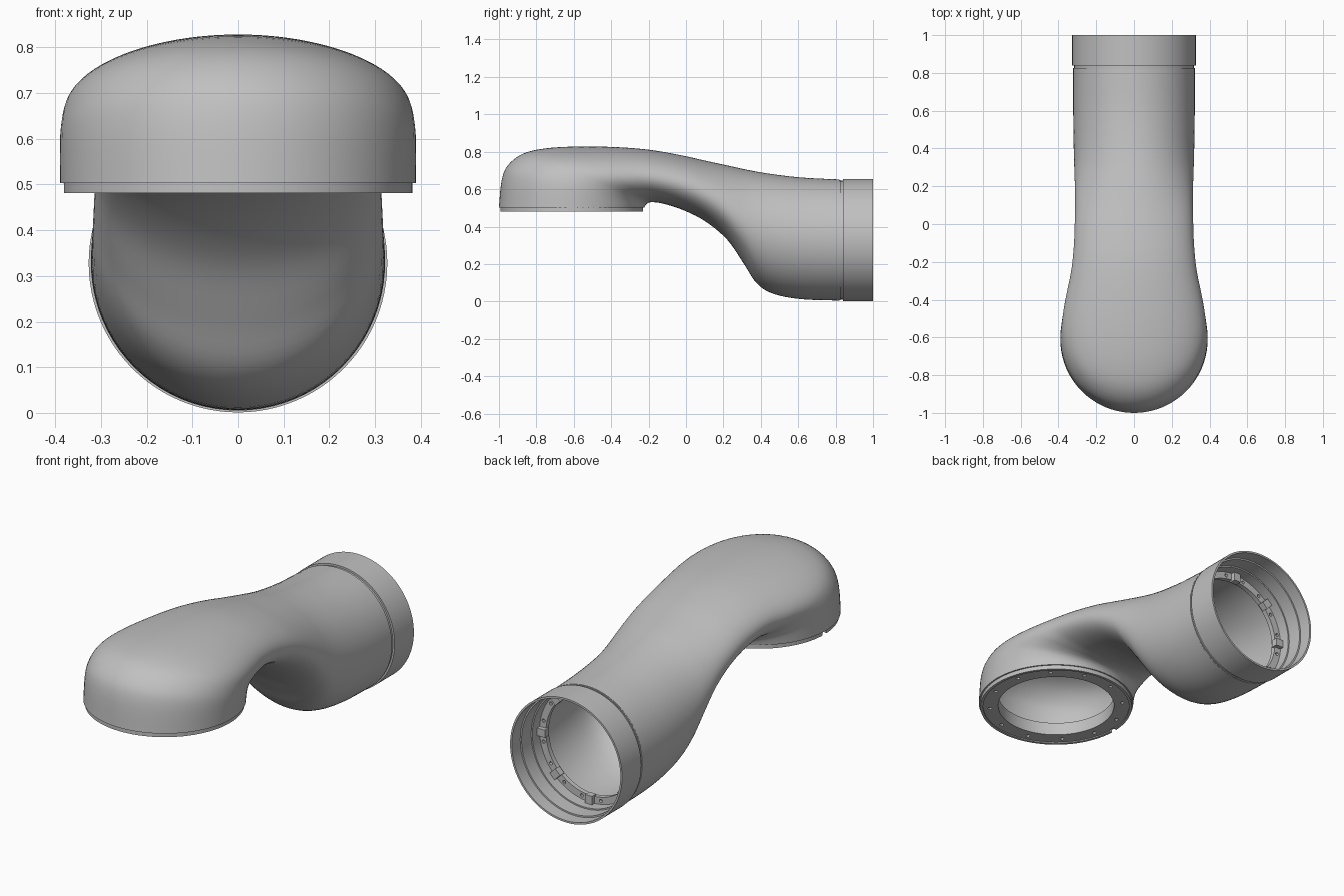
import bpy, bmesh, math
from mathutils import Vector, Matrix

if "Cube" in bpy.data.objects:
    bpy.data.objects.remove(bpy.data.objects["Cube"])

grey = bpy.data.materials.new("plain_grey")
grey.diffuse_color = (0.53, 0.53, 0.53, 1)
grey.use_nodes = True
grey.node_tree.nodes["Principled BSDF"].inputs["Base Color"].default_value = grey.diffuse_color


def finish(bm, name):
    bmesh.ops.recalc_face_normals(bm, faces=bm.faces)
    me = bpy.data.meshes.new(name)
    bm.to_mesh(me)
    bm.free()
    ob = bpy.data.objects.new(name, me)
    bpy.context.collection.objects.link(ob)
    me.materials.append(grey)
    return ob


def activate(ob):
    bpy.ops.object.select_all(action='DESELECT')
    ob.select_set(True)
    bpy.context.view_layer.objects.active = ob


def smooth(ob, angle=30):
    activate(ob)
    bpy.ops.object.shade_smooth_by_angle(angle=math.radians(angle))


def skin(rows, name):
    """Closed skin: rows of points, wrapping in both directions."""
    bm = bmesh.new()
    vs = [[bm.verts.new(p) for p in r] for r in rows]
    m, n = len(vs), len(vs[0])
    for j in range(m):
        a, b = vs[j], vs[(j + 1) % m]
        for i in range(n):
            k = (i + 1) % n
            bm.faces.new((a[i], a[k], b[k], b[i]))
    return finish(bm, name)


def lathe(profile, place, name, n=96):
    """Ring turned from a closed (radius, height) profile."""
    rows = [[place(r * math.cos(2 * math.pi * i / n), r * math.sin(2 * math.pi * i / n), h)
             for i in range(n)] for r, h in profile]
    return skin(rows, name)


def carve(ob, cutter):
    mod = ob.modifiers.new("cut", 'BOOLEAN')
    mod.operation, mod.solver, mod.object = 'DIFFERENCE', 'EXACT', cutter
    activate(ob)
    bpy.ops.object.modifier_apply(modifier=mod.name)
    bpy.data.objects.remove(cutter)


def catmull(p0, p1, p2, p3, t):
    return [0.5 * (2 * b + (c - a) * t + (2 * a - 5 * b + 4 * c - d) * t * t
                   + (3 * b - a - 3 * c + d) * t ** 3)
            for a, b, c, d in zip(p0, p1, p2, p3)]


# Curved body: sections given as outer (y, z), inner (y, z), half width
SECTIONS = [
    (.82, .652, .82, .005, .322), (.62, .662, .62, .012, .322),
    (.45, .682, .47, .040, .320), (.33, .703, .38, .095, .318),
    (.22, .727, .31, .200, .315), (.10, .753, .22, .330, .312),
    (-.03, .782, .10, .430, .313), (-.20, .811, -.02, .490, .318),
    (-.38, .825, -.12, .522, .332), (-.58, .828, -.17, .530, .356),
    (-.75, .818, -.195, .529, .373), (-.87, .790, -.208, .523, .382),
    (-.95, .730, -.215, .516, .388), (-.985, .650, -.219, .510, .390),
    (-1.0, .503, -.223, .503, .390)]

fine = []
last = len(SECTIONS) - 1
for j in range(last):
    q = [SECTIONS[min(max(j + d, 0), last)] for d in (-1, 0, 1, 2)]
    fine += [catmull(*q, s / 5) for s in range(5)]
fine.append(SECTIONS[-1])


def section_ring(s, inset, n=80):
    o, i = Vector((0, s[0], s[1])), Vector((0, s[2], s[3]))
    c, d = (o + i) / 2, (o - i) / 2
    d *= 1 - inset / d.length
    return [c + d * math.cos(2 * math.pi * k / n)
            + Vector(((s[4] - inset) * math.sin(2 * math.pi * k / n), 0, 0))
            for k in range(n)]


rows = [section_ring(s, 0) for s in fine] + [section_ring(s, .014) for s in reversed(fine)]
smooth(skin(rows, "curved_body"), 40)

# Round collar at the back, with groove, inner steps and mounting flange
CZ = .328


def back(a, b, h):
    return Vector((a, h, CZ + b))


collar = lathe([(.322, .82), (.322, .825), (.317, .825), (.317, .84), (.327, .84),
                (.327, 1.0), (.317, 1.0), (.317, .93), (.309, .93), (.309, .85),
                (.302, .85), (.302, .79), (.265, .79), (.265, .765), (.307, .765),
                (.312, .82)], back, "back_collar")
bm = bmesh.new()
for k in range(16):
    a = math.radians(11.25 + 22.5 * k)
    p = back(.284 * math.cos(a), .284 * math.sin(a), .778)
    bmesh.ops.create_cone(bm, cap_ends=True, segments=12, radius1=.009, radius2=.009, depth=.08,
                          matrix=Matrix.Translation(p) @ Matrix.Rotation(math.pi / 2, 4, 'X'))
carve(collar, finish(bm, "collar_hole_cutter"))
smooth(collar)

# Small lugs on the collar flange
bm = bmesh.new()
for k in range(8):
    a = math.radians(45 * k)
    p = back(.278 * math.cos(a), .278 * math.sin(a), .795)
    bmesh.ops.create_cube(bm, size=1, matrix=Matrix.Translation(p)
                          @ Matrix.Rotation(-a, 4, 'Y') @ Matrix.Diagonal((.045, .035, .04, 1)))
finish(bm, "flange_lugs")

# Mounting ring under the head, with screw holes and a side notch
HY = -.611


def under(a, b, h):
    return Vector((a, HY + b, h))


ring = lathe([(.382, .506), (.382, .481), (.368, .481), (.368, .487), (.292, .487),
              (.292, .555), (.304, .555), (.304, .506)], under, "head_mounting_ring")
bm = bmesh.new()
for k in range(12):
    a = math.radians(15 + 30 * k)
    bmesh.ops.create_cone(bm, cap_ends=True, segments=12, radius1=.01, radius2=.01, depth=.03,
                          matrix=Matrix.Translation(under(.335 * math.cos(a), .335 * math.sin(a), .484)))
bmesh.ops.create_cube(bm, size=1, matrix=Matrix.Translation(under(-.385, 0, .488))
                      @ Matrix.Diagonal((.04, .035, .028, 1)))
carve(ring, finish(bm, "ring_cutter"))
smooth(ring)
